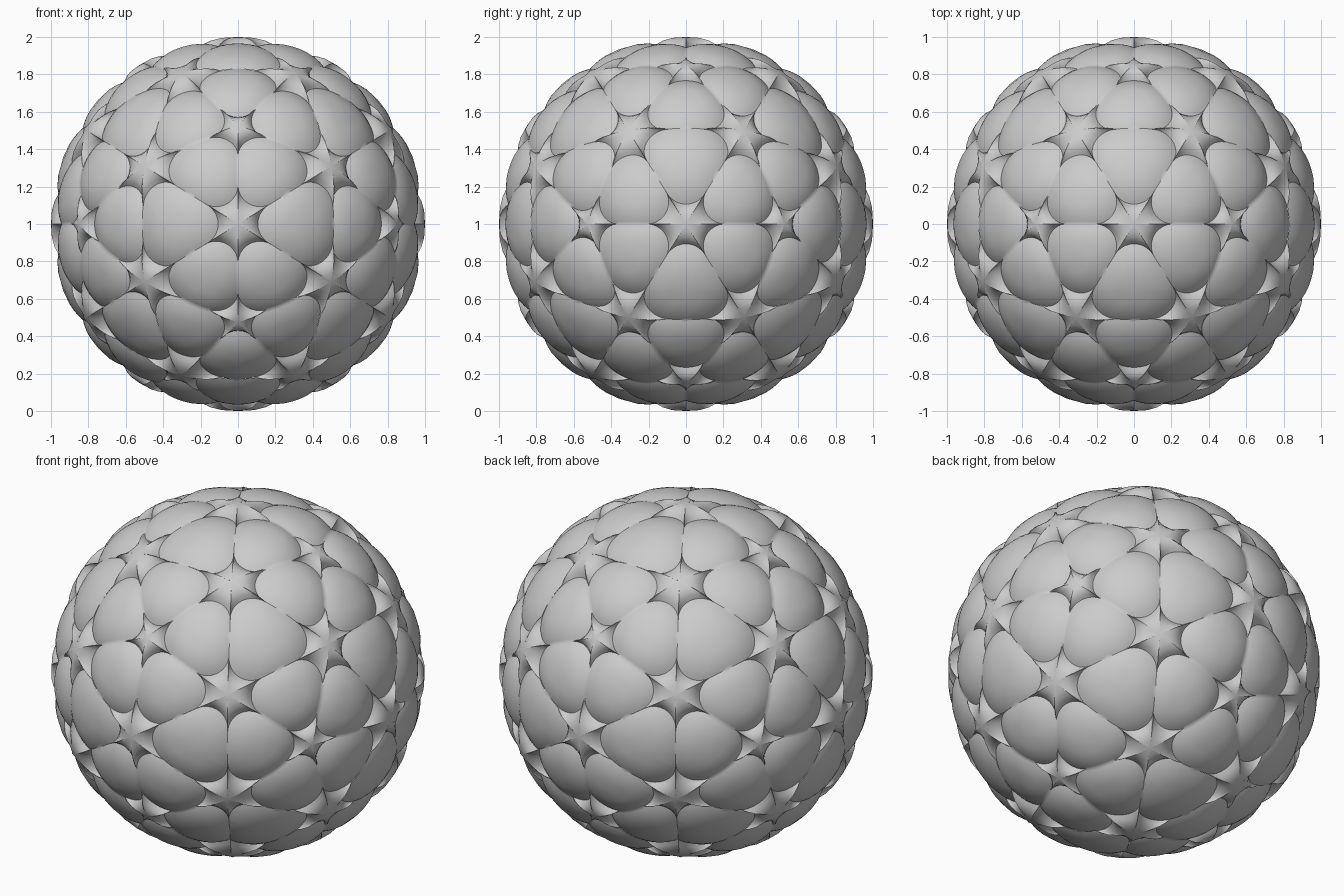
import bpy, bmesh, math
from itertools import combinations
from mathutils import Vector

if "Cube" in bpy.data.objects:
    bpy.data.objects.remove(bpy.data.objects["Cube"])

PHI = (1 + 5 ** 0.5) / 2
ROUND = 0.115           # rounding radius of a petal corner
ARC, SEAM = 16, 6       # steps along a rounded corner and along a straight seam
LIFT = Vector((0, 0, 1))

mat = bpy.data.materials.new("light_grey")
mat.diffuse_color = (0.6, 0.6, 0.6, 1)
mat.use_nodes = True
mat.node_tree.nodes["Principled BSDF"].inputs["Base Color"].default_value = mat.diffuse_color


def finish(bm, name):
    bmesh.ops.remove_doubles(bm, verts=bm.verts, dist=1e-6)
    bmesh.ops.translate(bm, verts=bm.verts, vec=LIFT)
    for f in bm.faces:
        f.smooth = True
    me = bpy.data.meshes.new(name)
    bm.to_mesh(me)
    bm.free()
    me.materials.append(mat)
    ob = bpy.data.objects.new(name, me)
    bpy.context.collection.objects.link(ob)


def skin(bm, rows, closed):
    """Join rows of points with quads; the last row is a single tip point."""
    rings = [[bm.verts.new(p) for p in r] for r in rows[:-1]]
    tip = bm.verts.new(rows[-1][0])
    n = len(rings[0])
    for k in range(n if closed else n - 1):
        j = (k + 1) % n
        for a, b in zip(rings, rings[1:]):
            bm.faces.new((a[k], a[j], b[j], b[k]))
        bm.faces.new((rings[-1][k], rings[-1][j], tip))


def geodesic_faces():
    """Icosahedron with every face split in four, on the unit sphere."""
    pts = []
    for s in (-1, 1):
        for t in (-1, 1):
            a, b = s * PHI, t
            pts += [Vector((0, a, b)), Vector((b, 0, a)), Vector((a, b, 0))]
    out = []
    for tri in combinations(pts, 3):
        if any((p - q).length > 2.1 for p, q in combinations(tri, 2)):
            continue
        A, B, C = tri
        if (B - A).cross(C - A).dot(A) < 0:
            B, C = C, B
        ab, bc, ca = A + B, B + C, C + A
        for f in ((A, ab, ca), (ab, B, bc), (ca, bc, C), (ab, bc, ca)):
            out.append([v.normalized() for v in f])
    return out


def rounded_corners(v):
    """Three rounded corner arcs of a triangle, inset so its sides stay put."""
    n = (v[1] - v[0]).cross(v[2] - v[0]).normalized()
    side = [(v[(i + 1) % 3] - v[i]) for i in range(3)]
    out = [s.cross(n).normalized() for s in side]
    w = [side[(i + 1) % 3].length for i in range(3)]
    mid = sum((v[i] * w[i] for i in range(3)), Vector()) / sum(w)
    inset = 1 - ROUND / (v[0] - mid).dot(out[0])
    arcs = []
    for i in range(3):
        c = mid + (v[i] - mid) * inset
        arc = []
        for k in range(ARC + 1):
            u = k / ARC
            d = c + out[i - 1].slerp(out[i], u) * ROUND
            arc.append(d.normalized() * (0.955 + 0.012 * (2 * u - 1) ** 2))
        arcs.append(arc)
    return mid.normalized(), arcs


petals, stars = bmesh.new(), bmesh.new()
for tri in geodesic_faces():
    mid, arcs = rounded_corners(tri)

    # petal: rounded triangular dome, rim low and crown nearly flat
    rim = []
    for i in range(3):
        rim += arcs[i]
        a, b = arcs[i][-1], arcs[(i + 1) % 3][0]
        for k in range(1, SEAM):
            u = k / SEAM
            r = 0.967 + 0.032 * u * (1 - u)
            rim.append(a.lerp(b, u).normalized() * r)
    rows = []
    for s in (1, 0.92, 0.8, 0.62, 0.4):
        rows.append([mid.lerp(p.normalized(), s).normalized()
                     * (1 + (p.length - 1) * s ** 2.5) for p in rim])
    rows.append([mid])
    skin(petals, rows, True)

    # star sector: from each corner arc up to the raised star centre
    for v, arc in zip(tri, arcs):
        rows = []
        for t, h in ((1, 1), (0.85, 0.6), (0.67, 0.27), (0.4, 0.04)):
            rows.append([v.lerp(p.normalized(), t).normalized()
                         * (1 + (p.length - 1) * h) for p in reversed(arc)])
        rows.append([v])
        skin(stars, rows, False)

finish(petals, "petal_domes")
finish(stars, "star_joints")
